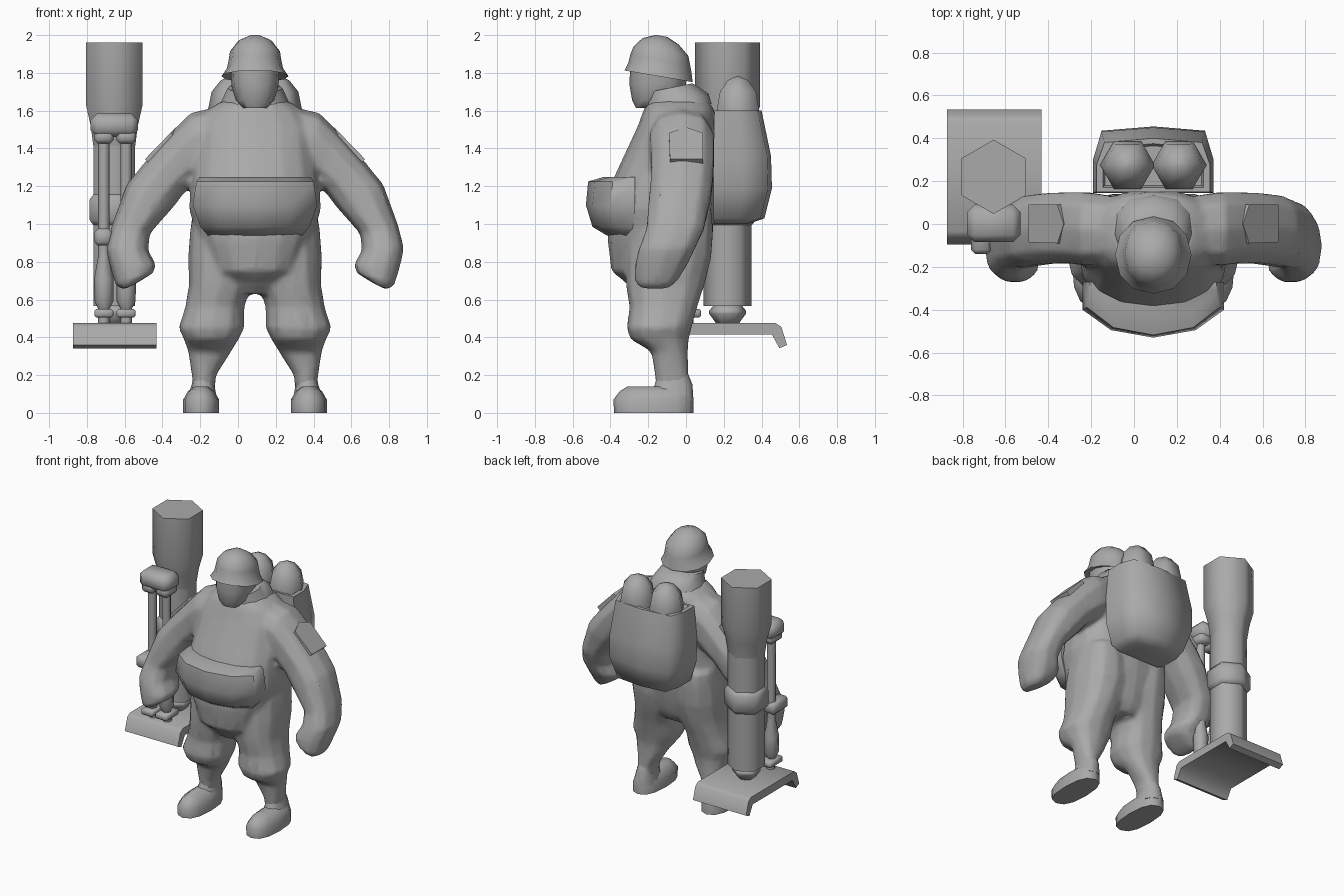
import bpy, bmesh, math
from mathutils import Vector

CX = 0.09            # centre line of the figure
GX, GY = -0.655, 0.22  # axis of the mortar tube

grey = bpy.data.materials.new("grey")
grey.diffuse_color = (0.4, 0.4, 0.4, 1)


def finish(name, bm, x=0.0, mirror=False, angle=50):
    bmesh.ops.recalc_face_normals(bm, faces=bm.faces)
    me = bpy.data.meshes.new(name)
    bm.to_mesh(me)
    bm.free()
    me.materials.append(grey)
    ob = bpy.data.objects.new(name, me)
    ob.location.x = x
    bpy.context.collection.objects.link(ob)
    bpy.ops.object.select_all(action='DESELECT')
    ob.select_set(True)
    bpy.context.view_layer.objects.active = ob
    bpy.ops.object.shade_smooth_by_angle(angle=math.radians(angle))
    if mirror:
        ob.modifiers.new("mirror", 'MIRROR').use_mirror_merge = False
    return ob


def loft(name, rings, **kw):
    """Skin a list of point rings and cap both ends."""
    bm = bmesh.new()
    vs = [[bm.verts.new(p) for p in r] for r in rings]
    n = len(rings[0])
    for a, b in zip(vs, vs[1:]):
        for i in range(n):
            j = (i + 1) % n
            bm.faces.new((a[i], a[j], b[j], b[i]))
    bm.faces.new(vs[0])
    bm.faces.new(vs[-1])
    return finish(name, bm, **kw)


def spow(v, p):
    return math.copysign(abs(v) ** p, v)


def oval(x0, x1, y0, y1, z, n=12, p=0.85, tilt=0.0):
    """Rounded horizontal ring; tilt raises the front."""
    out = []
    for i in range(n):
        a = 2 * math.pi * i / n
        y = (y0 + y1) / 2 + (y1 - y0) / 2 * spow(math.sin(a), p)
        out.append(((x0 + x1) / 2 + (x1 - x0) / 2 * spow(math.cos(a), p), y,
                    z - tilt * (y - (y0 + y1) / 2)))
    return out


def body(name, rows, mirror=False, angle=55, **kw):
    return loft(name, [oval(*r, **kw) for r in rows], x=CX, mirror=mirror, angle=angle)


def sym(rows):
    return [(-hw, hw, y0, y1, z) for hw, y0, y1, z in rows]


def turned(name, x, y, profile, n=6, start=math.pi / 2, angle=65):
    """Stack of regular polygons from (radius, z) pairs."""
    return loft(name, [[(x + r * math.cos(start + 2 * math.pi * i / n),
                         y + r * math.sin(start + 2 * math.pi * i / n), z)
                        for i in range(n)] for r, z in profile], angle=angle)


def box(name, x0, x1, y0, y1, z0, z1, bevel=0.0):
    bm = bmesh.new()
    bmesh.ops.create_cube(bm, size=1)
    for v in bm.verts:
        v.co = ((x0 + x1) / 2 + v.co.x * (x1 - x0), (y0 + y1) / 2 + v.co.y * (y1 - y0),
                (z0 + z1) / 2 + v.co.z * (z1 - z0))
    if bevel:
        bmesh.ops.bevel(bm, geom=bm.edges[:], offset=bevel, segments=1, affect='EDGES')
    return finish(name, bm, angle=60)


# torso with the overhanging belly
torso = body("torso", sym([
    (0.12, -0.27, 0.05, 0.63), (0.18, -0.32, 0.09, 0.69), (0.24, -0.395, 0.11, 0.75),
    (0.30, -0.415, 0.14, 0.91), (0.35, -0.41, 0.15, 1.08), (0.34, -0.39, 0.155, 1.23),
    (0.32, -0.32, 0.16, 1.38), (0.31, -0.255, 0.16, 1.52), (0.25, -0.225, 0.15, 1.605),
    (0.18, -0.20, 0.12, 1.65)]), n=16)
body("collar", sym([(0.20, -0.215, 0.135, 1.60), (0.175, -0.215, 0.12, 1.655),
                    (0.145, -0.21, 0.035, 1.72)]), tilt=-0.2)

# legs with baggy trousers gathered at the knee
leg = body("leg", [
    (0.215, 0.325, -0.155, 0.025, 0.10), (0.205, 0.335, -0.165, 0.015, 0.20),
    (0.125, 0.355, -0.185, 0.01, 0.325), (0.085, 0.378, -0.295, 0.015, 0.39),
    (0.055, 0.405, -0.315, 0.03, 0.45), (0.055, 0.37, -0.30, 0.06, 0.56),
    (0.02, 0.35, -0.32, 0.10, 0.68), (-0.02, 0.355, -0.32, 0.135, 0.82),
    (0.00, 0.345, -0.30, 0.145, 0.95), (0.05, 0.33, -0.24, 0.14, 1.07)], mirror=True)

# boots
body("boot_sole", [(0.19, 0.38, -0.38, 0.04, 0.0), (0.19, 0.38, -0.385, 0.04, 0.07),
                   (0.215, 0.355, -0.35, 0.035, 0.115), (0.25, 0.32, -0.31, 0.02, 0.14)],
     mirror=True, p=0.8)
body("boot_shaft", [(0.20, 0.365, -0.20, 0.04, 0.06), (0.215, 0.335, -0.165, 0.034, 0.15),
                    (0.22, 0.325, -0.15, 0.01, 0.21)], mirror=True)

# arms: outer x, z, inner x, z, front y, back y
rows = [(0.14, 1.635, 0.16, 1.30, -0.19, 0.13), (0.34, 1.59, 0.29, 1.22, -0.20, 0.155),
        (0.43, 1.50, 0.32, 1.20, -0.19, 0.155), (0.59, 1.32, 0.37, 1.17, -0.19, 0.15),
        (0.68, 1.21, 0.43, 1.09, -0.20, 0.14), (0.76, 0.99, 0.555, 0.95, -0.215, 0.10),
        (0.79, 0.87, 0.565, 0.86, -0.255, 0.05), (0.77, 0.78, 0.52, 0.78, -0.275, 0.01),
        (0.74, 0.68, 0.54, 0.74, -0.275, -0.04), (0.70, 0.65, 0.62, 0.69, -0.255, -0.08)]
rings = []
for ox, oz, ix, iz, y0, y1 in rows:
    o, i = Vector((ox, 0, oz)), Vector((ix, 0, iz))
    ring = []
    for k in range(10):
        a = 2 * math.pi * k / 10
        c = (o + i) / 2 + (o - i) / 2 * spow(math.cos(a), 0.8)
        ring.append((c.x, (y0 + y1) / 2 + (y1 - y0) / 2 * spow(math.sin(a), 0.8), c.z))
    rings.append(ring)
arm = loft("arm", rings, x=CX, mirror=True)

# fuse torso, legs and arms into one soft suit
bpy.ops.object.select_all(action='DESELECT')
for ob in (leg, arm, torso):
    ob.select_set(True)
bpy.context.view_layer.objects.active = torso
bpy.ops.object.convert(target='MESH')
bpy.ops.object.join()
torso = bpy.context.view_layer.objects.active
torso.name = "suit"
rem = torso.modifiers.new("fuse", 'REMESH')
rem.mode, rem.voxel_size, rem.use_smooth_shade = 'VOXEL', 0.018, True
soft = torso.modifiers.new("soften", 'SMOOTH')
soft.factor, soft.iterations = 0.5, 3
torso.modifiers.new("simplify", 'DECIMATE').ratio = 0.25

# five-sided shoulder plates
along, out = Vector((0.165, 0, -0.17)), Vector((0.035, 0, 0.035))
shape = [(0.18, -0.09), (0.0, 0.0), (0.18, 0.09), (1.0, 0.09), (1.0, -0.085)]
base = [Vector((0.39, y, 1.485)) + along * t for t, y in shape]
loft("shoulder_plate", [[p - out * 1.2 for p in base], [p + out * 0.8 for p in base]],
     x=CX, mirror=True, angle=30)

# head and helmet
body("head", sym([(0.065, -0.265, -0.15, 1.615), (0.105, -0.285, -0.04, 1.655),
                  (0.125, -0.30, 0.0, 1.74), (0.13, -0.295, 0.01, 1.83)]))
body("helmet", sym([(0.12, -0.29, 0.0, 1.80), (0.178, -0.325, 0.035, 1.782),
                    (0.148, -0.305, 0.03, 1.825), (0.139, -0.295, 0.022, 1.87),
                    (0.132, -0.278, 0.012, 1.915), (0.09, -0.23, -0.04, 1.968),
                    (0.03, -0.16, -0.10, 1.996)]), tilt=0.17, p=0.95)

# belly pouch wrapping around the front
pouch = []
for z, hw, yf, yb in [(0.94, 0.25, -0.42, -0.30), (0.985, 0.29, -0.495, -0.28),
                      (1.10, 0.33, -0.53, -0.27), (1.225, 0.31, -0.518, -0.27),
                      (1.248, 0.295, -0.44, -0.27)]:
    d = min(yf + 0.13, yb - 0.02)
    pouch.append([(sx * hw, y, z) for sx, y in (
        (-1, yb), (-1, d), (-0.6, yf + 0.035), (0, yf), (0.6, yf + 0.035), (1, d), (1, yb))])
loft("belly_pouch", pouch, x=CX, angle=50)

# backpack with a sunken opening
pack = []
for z, hw, yf, yb in [(1.0, 0.17, 0.15, 0.33), (1.03, 0.23, 0.145, 0.415),
                      (1.19, 0.28, 0.145, 0.455), (1.36, 0.282, 0.145, 0.45),
                      (1.60, 0.265, 0.15, 0.40), (1.60, 0.235, 0.17, 0.375),
                      (1.57, 0.225, 0.18, 0.365)]:
    m = (yf + yb) / 2
    pack.append([(sx * hw, y, z) for sx, y in (
        (-1, yf), (-1, m), (-0.86, yb - 0.02), (0, yb), (0.86, yb - 0.02), (1, m), (1, yf))])
loft("backpack", pack, x=CX, angle=68)

# two rolls poking out of the backpack
for side in (-1, 1):
    turned("bed_roll", CX + side * 0.12, 0.275,
           [(0.128, 1.54), (0.128, 1.61), (0.11, 1.70), (0.06, 1.762), (0.015, 1.78)], start=0)

# mortar tube, muzzle and ring
turned("mortar_tube", GX, GY, [(0.128, 0.565), (0.128, 1.45)])
turned("mortar_muzzle", GX, GY, [(0.126, 1.40), (0.144, 1.52), (0.173, 1.63), (0.173, 1.96)])
turned("tube_ring", GX, GY, [(0.125, 0.99), (0.15, 1.02), (0.15, 1.13), (0.125, 1.16)])
turned("tube_foot", GX, GY, [(0.05, 0.46), (0.098, 0.525), (0.098, 0.54), (0.07, 0.575)])

# bent base plate
half = [(0, 0.475), (0.255, 0.475), (0.285, 0.455), (0.315, 0.36), (0.275, 0.342),
        (0.235, 0.415), (0, 0.415)]
profile = half + [(-y, z) for y, z in reversed(half[1:-1])]
loft("base_plate", [[(x, GY + y, z) for y, z in profile] for x in (-0.873, -0.432)], angle=65)

# bipod: clamp, rods, knees, lower legs and feet
box("bipod_clamp", -0.78, -0.53, -0.085, 0.09, 1.46, 1.585, 0.035)
box("clamp_link", -0.70, -0.61, 0.05, 0.20, 1.47, 1.54)
for x in (-0.71, -0.592):
    turned("bipod_rod", x, 0.0, [(0.03, 0.85), (0.03, 1.45)], n=8)
    turned("bipod_leg", x, 0.0, [(0.025, 0.54), (0.05, 0.59), (0.052, 0.71),
                                 (0.03, 0.83), (0.03, 0.90)], n=8)
    box("bipod_foot", x - 0.05, x + 0.05, -0.07, 0.08, 0.505, 0.55, 0.01)
    turned("foot_pin", x, 0.01, [(0.03, 0.46), (0.03, 0.53)], n=8)
    box("rod_lug", x - 0.052, x + 0.052, -0.07, 0.07, 1.425, 1.50, 0.02)
box("bipod_knee", -0.76, -0.665, -0.14, 0.04, 0.885, 0.975, 0.02)
